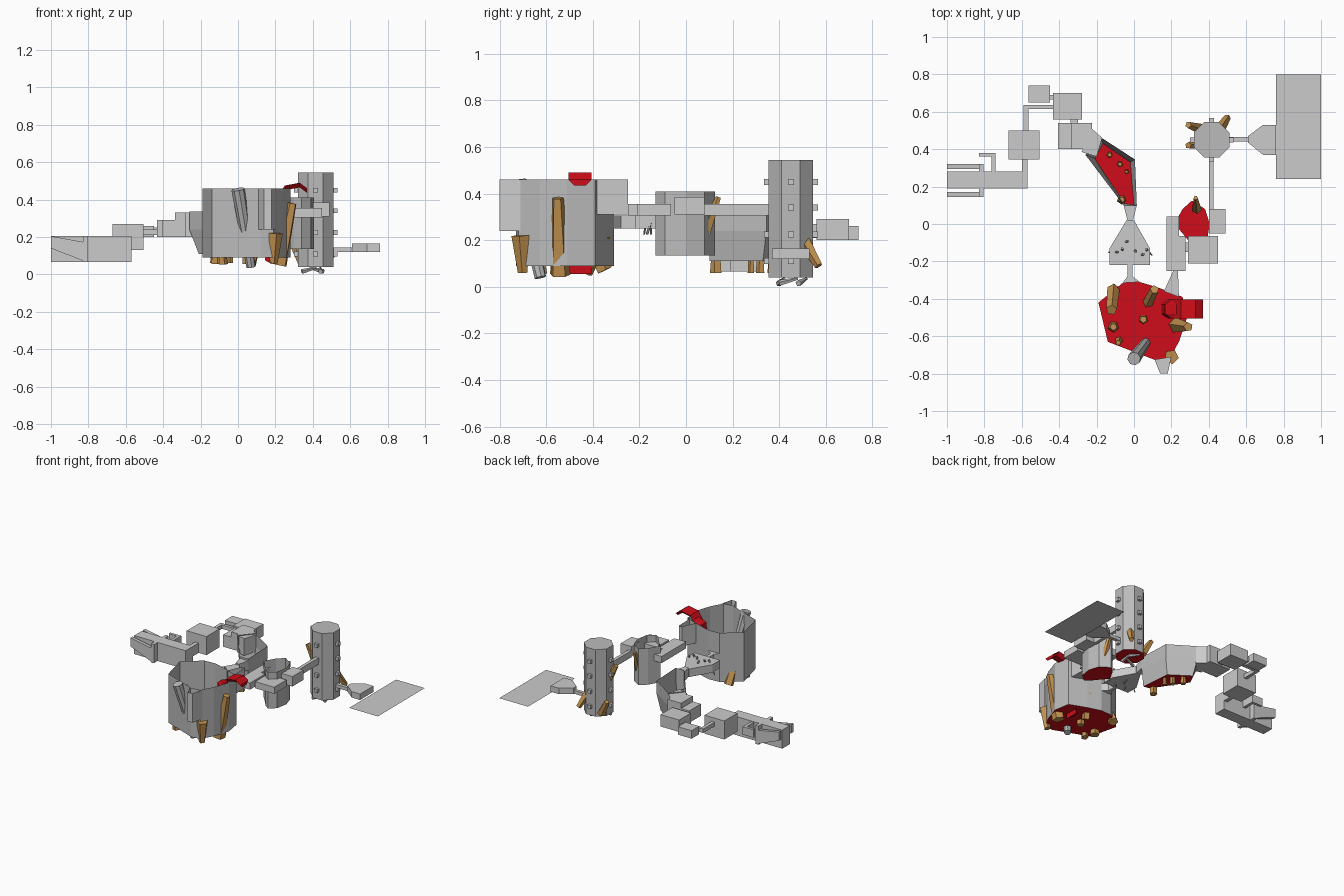
import bpy, bmesh, math
from mathutils import Vector

if "Cube" in bpy.data.objects:
    bpy.data.objects.remove(bpy.data.objects["Cube"])


def material(name, col):
    m = bpy.data.materials.new(name)
    m.diffuse_color = col
    m.use_nodes = True
    m.node_tree.nodes["Principled BSDF"].inputs["Base Color"].default_value = m.diffuse_color
    return m


RED = material("lava_red", (0.62, 0.004, 0.01, 1))
ORANGE = material("spike_orange", (0.55, 0.29, 0.08, 1))
GREY = material("plain_grey", (0.5, 0.5, 0.5, 1))


def finish(name, bm, mats=(), normals=True):
    if normals:
        bmesh.ops.recalc_face_normals(bm, faces=bm.faces[:])
    me = bpy.data.meshes.new(name)
    bm.to_mesh(me)
    bm.free()
    for m in mats:
        me.materials.append(m)
    ob = bpy.data.objects.new(name, me)
    bpy.context.collection.objects.link(ob)
    return ob


def room(name, rings, top=True, lava=False, floor=True, open_edges=()):
    """Room shell lofted through (outline, z) rings, bottom to top."""
    bm = bmesh.new()
    vs = [[bm.verts.new((x, y, z)) for x, y in pts] for pts, z in rings]
    n = len(vs[0])
    for a, b in zip(vs, vs[1:]):
        for i in range(n):
            if i not in open_edges:
                j = (i + 1) % n
                bm.faces.new((a[i], a[j], b[j], b[i]))
    if floor:
        f = bm.faces.new(vs[0][::-1])
        f.material_index = 1 if lava else 0
    if top:
        bm.faces.new(vs[-1])
    return finish(name, bm, (GREY, RED) if lava else ())


def prism(name, pts, z0, z1, **kw):
    return room(name, [(pts, z0), (pts, z1)], **kw)


def box(name, x0, x1, y0, y1, z0, z1):
    return prism(name, [(x0, y0), (x1, y0), (x1, y1), (x0, y1)], z0, z1)


def spike(name, p0, p1, r0, r1, mat=ORANGE, sides=5):
    """Tapered shaft from p0 to p1."""
    p0, p1 = Vector(p0), Vector(p1)
    d = p1 - p0
    bm = bmesh.new()
    bmesh.ops.create_cone(bm, cap_ends=True, segments=sides, radius1=r0, radius2=r1, depth=d.length)
    bm.transform(d.to_track_quat('Z', 'Y').to_matrix().to_4x4())
    bmesh.ops.translate(bm, verts=bm.verts[:], vec=(p0 + p1) / 2)
    return finish(name, bm, (mat,))


# Large open cavern with lava floor
cavern = [(-.19, -.42), (-.14, -.63), (-.01, -.68), (.12, -.73), (.19, -.72), (.24, -.63),
          (.28, -.51), (.26, -.39), (.13, -.34), (.03, -.31), (-.06, -.315)]
prism("large_cavern", cavern, .09, .46, top=False, lava=True)
prism("cavern_front_alcove", [(.11, -.725), (.14, -.8), (.18, -.8), (.2, -.71)], .24, .46,
      top=False, open_edges=(3,))
prism("cavern_back_funnel", [(.16, -.36), (.24, -.39), (.235, -.25), (.21, -.25)], .31, .46,
      top=False, open_edges=(0,))

# Lava ribbon pouring over the cavern wall
lava_path = [(.37, .46), (.33, .49), (.25, .475), (.2, .40), (.18, .055)]
bm = bmesh.new()
sec = []
for i, (x, z) in enumerate(lava_path):
    dx, dz = (.035, .02) if i > 2 else (.0, -.025)
    sec.append([bm.verts.new(c) for c in ((x, -.505, z), (x, -.405, z),
                                          (x - dx, -.43, z + dz), (x - dx, -.48, z + dz))])
for a, b in zip(sec, sec[1:]):
    for i in range(4):
        bm.faces.new((a[i], a[(i + 1) % 4], b[(i + 1) % 4], b[i]))
bm.faces.new(sec[0])
bm.faces.new(sec[-1])
finish("lava_fall", bm, (RED,))

# Spikes of the cavern
for p0, p1, r0, r1 in [((.19, -.70, .06), (.2, -.71, .22), .022, .04),
                       ((.22, -.54, .05), (.29, -.55, .38), .045, .025),
                       ((-.11, -.35, .07), (-.12, -.46, .30), .035, .03),
                       ((.07, -.43, .06), (.11, -.35, .22), .03, .025),
                       ((-.11, -.55, .055), (-.11, -.55, .2), .034, .02),
                       ((.05, -.51, .055), (.05, -.51, .2), .028, .02),
                       ((-.08, -.62, .055), (-.085, -.635, .17), .026, .015)]:
    spike("cavern_spike", p0, p1, r0, r1)
spike("cavern_grey_column", (.07, -.625, .04), (0, -.72, .455), .025, .036, GREY, 8)

# Triangular hub room with its necks
box("hub_neck", -.035, -.008, -.29, -.21, .25, .305)
prism("hub_flare", [(-.06, -.315), (.03, -.31), (-.008, -.28), (-.035, -.28)], .25, .305)
prism("hub_room", [(-.13, -.22), (.085, -.22), (.085, -.13), (0, .02), (-.04, .02), (-.13, -.13)],
      .25, .31)
prism("hub_back_flare", [(-.035, .02), (-.005, .02), (.015, .1), (-.055, .1)], .25, .32)
for i, (x, y) in enumerate([(-.11, -.15), (-.06, -.15), (-.02, -.09), (.0, -.13), (.03, -.17), (.08, -.15)]):
    a = i * 1.7
    c, s = .025 * math.cos(a), .02 * math.sin(a)
    spike("hub_stick", (x - c, y - s, .225), (x + c, y + s, .33), .004, .007, GREY)

# Sloped lava cave
cave_floor = [(-.05, .11), (.0, .1), (-.02, .33), (-.165, .43), (-.21, .35)]
cave_top = [(-.055, .1), (.015, .1), (.005, .345), (-.18, .465), (-.26, .37)]
room("sloped_cave", [(cave_floor, .11), (cave_top, .24), (cave_top, .335)], top=False, lava=True)
for x, y, r in [(-.13, .37, .02), (-.075, .32, .02), (-.04, .28, .015), (-.065, .13, .027)]:
    spike("cave_spike", (x, y, .06), (x, y, .2), r, r * .6)

# Round lava chamber and the boxes around it
chamber = [(.215, 0), (.26, -.05), (.3, -.1), (.34, -.13), (.39, -.09), (.405, 0), (.38, .08), (.31, .125), (.26, .08)]
prism("round_chamber", chamber, .135, .41, top=False, lava=True)
spike("chamber_spike", (.335, .08, .23), (.33, .14, .385), .028, .012)
box("east_box", .40, .49, -.05, .08, .31, .385)
box("south_box", .29, .45, -.21, -.065, .305, .355)
box("south_west_box", .175, .275, -.25, -.065, .305, .355)
box("west_alcove", .175, .24, -.065, .04, .305, .355)
box("box_link", .275, .29, -.15, -.1, .31, .34)
box("tower_corridor", .40, .425, .08, .37, .305, .355)

# Octagonal tower with small niches
cx, cy, R = .415, .45, .103
octo = [(cx + R * math.cos(math.radians(22.5 + 45 * i)), cy + R * math.sin(math.radians(22.5 + 45 * i)))
        for i in range(8)]
prism("tower", octo, .04, .545, lava=True)
for k in range(4):
    ux, uy = math.cos(k * math.pi / 2), math.sin(k * math.pi / 2)
    for z in (.11, .225, .34, .45):
        x, y = cx + ux * .103, cy + uy * .103
        box("tower_niche", x - .013, x + .013, y - .013, y + .013, z - .013, z + .013)
for p0, p1 in [((.35, .51, .06), (.29, .53, .17)), ((.46, .51, .19), (.50, .57, .09)),
               ((.34, .43, .30), (.29, .42, .40))]:
    spike("tower_spike", p0, p1, .03, .018)
for x, y, a in [(.38, .41, .3), (.44, .44, 1.6), (.42, .50, 2.7)]:
    c, s = .04 * math.cos(a), .04 * math.sin(a)
    spike("tower_base_shard", (x - c, y - s, .015), (x + c, y + s, .035), .014, .006, GREY)

# East passage to the outdoor slab
box("east_passage", .51, .62, .44, .465, .12, .145)
prism("east_flare", [(.61, .435), (.69, .37), (.76, .37), (.76, .53), (.69, .53), (.61, .47)], .12, .165)
bm = bmesh.new()
bm.faces.new([bm.verts.new(c) for c in ((.76, .24, .11), (1, .24, .11), (1, .8, .11), (.76, .8, .11))])
finish("outdoor_ground", bm, normals=False)

# North-west chain of rooms
prism("cave_exit", [(-.28, .385), (-.2, .36), (-.17, .46), (-.225, .51)], .2, .33)
for name, *d in [("chain_room_one", -.405, -.225, .40, .54, .2, .29),
                 ("chain_room_one_upper", -.337, -.225, .40, .54, .2, .33),
                 ("chain_link_one", -.34, -.30, .54, .56, .21, .27),
                 ("chain_room_two", -.433, -.278, .56, .70, .2, .29),
                 ("chain_link_two", -.46, -.43, .665, .69, .215, .25),
                 ("chain_room_three", -.565, -.45, .65, .74, .2, .26),
                 ("chain_link_three", -.59, -.43, .615, .637, .21, .24),
                 ("chain_bend", -.59, -.565, .49, .637, .21, .24),
                 ("chain_room_four", -.67, -.505, .345, .50, .13, .27),
                 ("hall_link", -.6, -.57, .19, .35, .13, .205),
                 ("side_hook", -.83, -.74, .36, .38, .14, .2),
                 ("side_hook_stem", -.762, -.74, .275, .38, .14, .2),
                 ("hall", -1, -.57, .19, .28, .065, .205),
                 ("hall_cross", -.83, -.805, .145, .32, .065, .205)]:
    box(name, *d)

# Ramped side galleries of the hall
for y0, y1 in ((.145, .17), (.295, .32)):
    bm = bmesh.new()
    f = bm.faces.new([bm.verts.new((x, y0, z)) for x, z in
                      ((-1, .14), (-.81, .065), (-.81, .17), (-1, .205))])
    g = bmesh.ops.extrude_face_region(bm, geom=[f], use_keep_orig=True)["geom"]
    bmesh.ops.translate(bm, verts=[v for v in g if isinstance(v, bmesh.types.BMVert)], vec=(0, y1 - y0, 0))
    finish("hall_side_ramp", bm)
